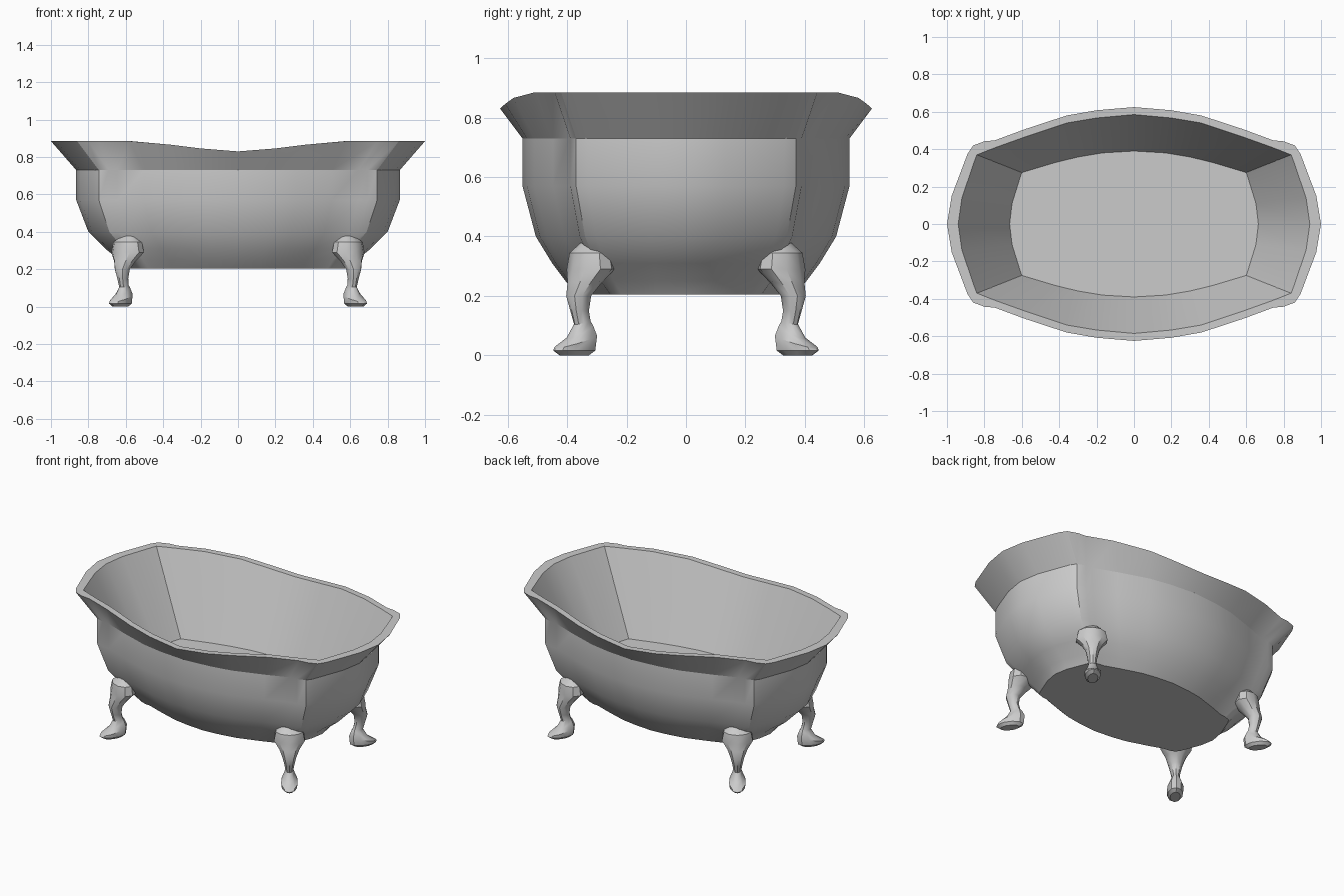
import bpy, bmesh, math

if "Cube" in bpy.data.objects:
    bpy.data.objects.remove(bpy.data.objects["Cube"])


def loft(name, rings, angle):
    """Skin a list of closed rings and cap both ends."""
    bm = bmesh.new()
    vr = [[bm.verts.new(p) for p in r] for r in rings]
    n = len(rings[0])
    for a, b in zip(vr, vr[1:]):
        for i in range(n):
            j = (i + 1) % n
            bm.faces.new((a[i], a[j], b[j], b[i]))
    bm.faces.new(vr[0][::-1])
    bm.faces.new(vr[-1])
    bmesh.ops.recalc_face_normals(bm, faces=bm.faces)
    me = bpy.data.meshes.new(name)
    bm.to_mesh(me)
    bm.free()
    ob = bpy.data.objects.new(name, me)
    bpy.context.collection.objects.link(ob)
    bpy.ops.object.select_all(action='DESELECT')
    ob.select_set(True)
    bpy.context.view_layer.objects.active = ob
    bpy.ops.object.shade_smooth_by_angle(angle=math.radians(angle))
    return ob


def full(q):
    """Mirror a quarter outline (+x axis to +y axis) into a closed ring."""
    half = q + [(-x, y, z) for x, y, z in q[-2::-1]]
    return half + [(x, -y, z) for x, y, z in half[-2:0:-1]]


# Quarter outlines of the rim outside, rim inside and inner floor
outer = [(1, 0), (.975, .15), (.89, .375), (.86, .42), (.80, .442), (.745, .447),
         (.58, .508), (.36, .58), (.2, .608), (0, .625)]
inner = [(.94, 0), (.92, .14), (.85, .345), (.84, .37), (.80, .386), (.73, .413),
         (.57, .47), (.36, .54), (.2, .567), (0, .585)]
floor = [(.665, 0), (.652, .11), (.607, .255), (.6, .275), (.57, .284), (.52, .299),
         (.42, .329), (.3, .358), (.17, .38), (0, .39)]
rim_z = [.885] * 7 + [.866, .846, .83]

# Bathtub shell: outside from the base up, over the rim, down to the floor
sections = [(.60, .36, .205), (.635, .405, .25), (.71, .45, .31), (.80, .505, .40),
            (.865, .55, .57), (.865, .55, .73)]
rings = [full([(x * sx, y * sy / .625, z) for x, y in outer]) for sx, sy, z in sections]
rings.append(full([(x, y, z) for (x, y), z in zip(outer, rim_z)]))
rings.append(full([(x, y, z) for (x, y), z in zip(inner, rim_z)]))
rings.append(full([(x, y, .39) for x, y in floor]))
loft("bathtub_shell", rings, 28)

# Claw feet: knob, shin, ankle and paw (offset, height, half length, half width, tilt)
leg = [(0, .378, .03, .045, 0), (0, .345, .066, .083, 0), (0, .29, .075, .095, 0),
       (.025, .245, .056, .062, 0), (.05, .20, .042, .042, 0), (.046, .15, .032, .03, 0),
       (.035, .11, .03, .024, .2), (.045, .08, .05, .034, .5), (.062, .047, .083, .05, .28),
       (.068, .016, .083, .046, 0), (.068, 0, .058, .03, 0)]
ux, uy, sides = .57, .82, 10
for sx, side in ((1, "right"), (-1, "left")):
    for sy, end in ((1, "back"), (-1, "front")):
        rings = []
        for d, z, hu, hv, tilt in leg:
            ring = []
            for i in range(sides):
                a = 2 * math.pi * i / sides
                u, v = hu * math.cos(a), hv * math.sin(a)
                ring.append((sx * (.59 + ux * (d + u) - uy * v),
                             sy * (.32 + uy * (d + u) + ux * v), z - tilt * u))
            rings.append(ring)
        loft(f"{end}_{side}_claw_foot", rings, 35)
